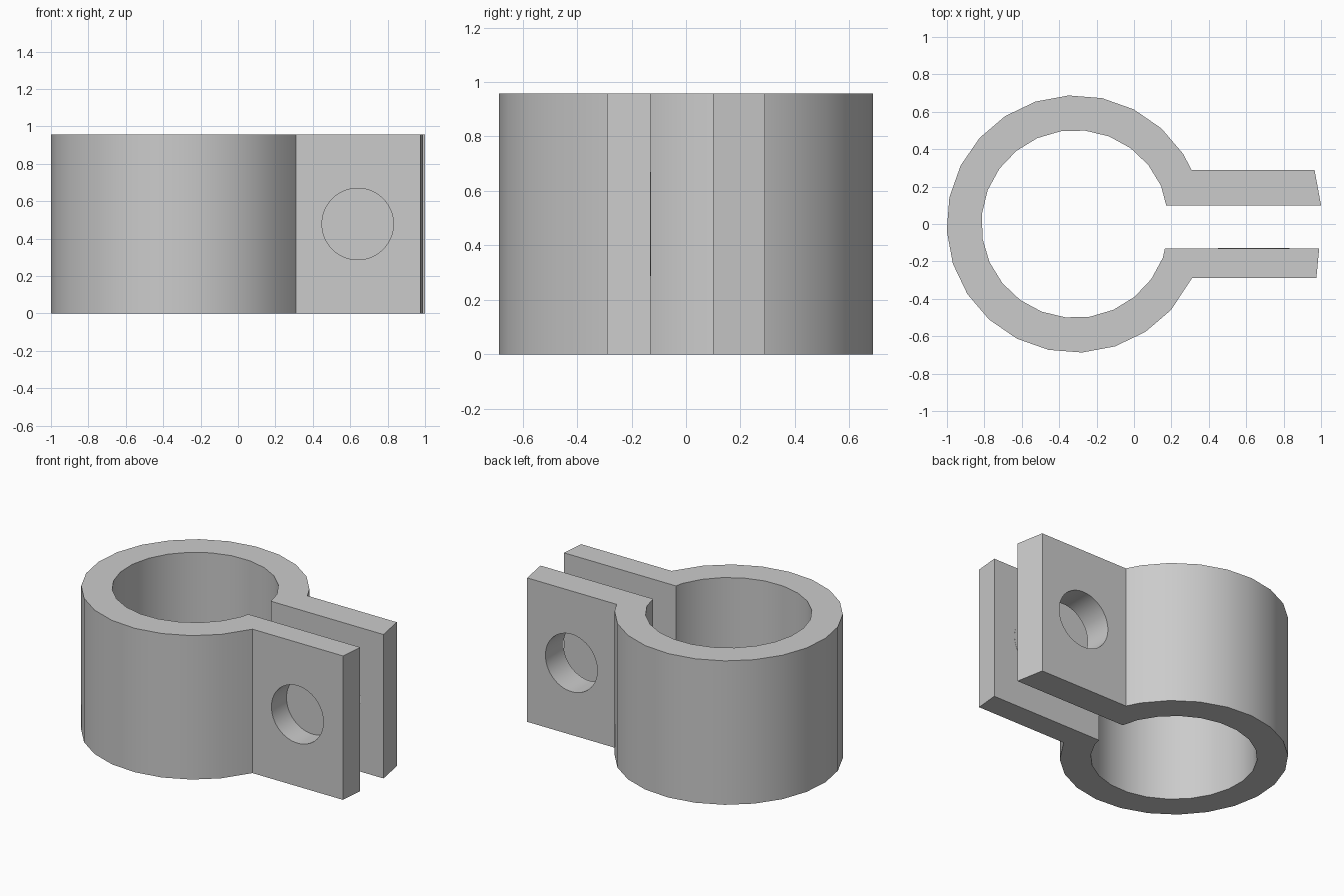
import bpy, bmesh, math
from mathutils import Matrix

if "Cube" in bpy.data.objects:
    bpy.data.objects.remove(bpy.data.objects["Cube"], do_unlink=True)

HEIGHT = 0.957
CENTRE_X = -0.314
HOLE_X, HOLE_Z, HOLE_R = 0.64, HEIGHT / 2, 0.191

grey = bpy.data.materials.new("plain grey")
grey.use_nodes = True
colour = (0.6, 0.6, 0.6, 1)
grey.diffuse_color = colour
grey.node_tree.nodes["Principled BSDF"].inputs["Base Color"].default_value = colour


def arc(radius, start, stop):
    """Points every 15 degrees around the ring centre."""
    return [(CENTRE_X + radius * math.cos(math.radians(a)),
             radius * math.sin(math.radians(a)))
            for a in range(start, stop + 1, 15)]


def add_object(name, bm):
    bmesh.ops.recalc_face_normals(bm, faces=bm.faces)
    mesh = bpy.data.meshes.new(name)
    bm.to_mesh(mesh)
    bm.free()
    mesh.materials.append(grey)
    obj = bpy.data.objects.new(name, mesh)
    bpy.context.collection.objects.link(obj)
    return obj


def cross_cylinder(name, y0, y1):
    """Cylinder along y on the bolt axis."""
    bm = bmesh.new()
    place = (Matrix.Translation((HOLE_X, (y0 + y1) / 2, HOLE_Z))
             @ Matrix.Rotation(math.pi / 2, 4, "X"))
    bmesh.ops.create_cone(bm, cap_ends=True, segments=64, radius1=HOLE_R,
                          radius2=HOLE_R, depth=y1 - y0, matrix=place)
    return add_object(name, bm)


# Clamp outline: outer ring, front tab, inner ring, back tab
outline = arc(0.688, 33, 318)
outline += [(0.31, -0.29), (0.975, -0.29), (0.99, -0.13), (0.165, -0.13)]
outline += reversed(arc(0.502, 24, 339))
outline += [(0.172, 0.1), (1.0, 0.1), (0.965, 0.29), (0.307, 0.29)]

bm = bmesh.new()
base = bm.faces.new([bm.verts.new((x, y, 0)) for x, y in outline])
top = bmesh.ops.extrude_face_region(bm, geom=[base])["geom"]
bmesh.ops.translate(bm, vec=(0, 0, HEIGHT),
                    verts=[g for g in top if isinstance(g, bmesh.types.BMVert)])
clamp = add_object("clamp_body", bm)

# Bolt hole through both tabs
cutter = cross_cylinder("bolt_hole_cutter", -0.5, 0.5)
cutter.hide_render = True
cutter.hide_viewport = True
cut = clamp.modifiers.new("bolt hole", "BOOLEAN")
cut.operation = "DIFFERENCE"
cut.solver = "EXACT"
cut.object = cutter
bpy.ops.object.select_all(action="DESELECT")
bpy.context.view_layer.objects.active = clamp
clamp.select_set(True)
bpy.ops.object.modifier_apply(modifier=cut.name)
bpy.data.objects.remove(cutter, do_unlink=True)

# Thin skin closing the inner end of the front tab hole
skin = cross_cylinder("front_hole_skin", -0.132, -0.129)

skin.select_set(True)
bpy.ops.object.shade_smooth_by_angle(angle=math.radians(30))
